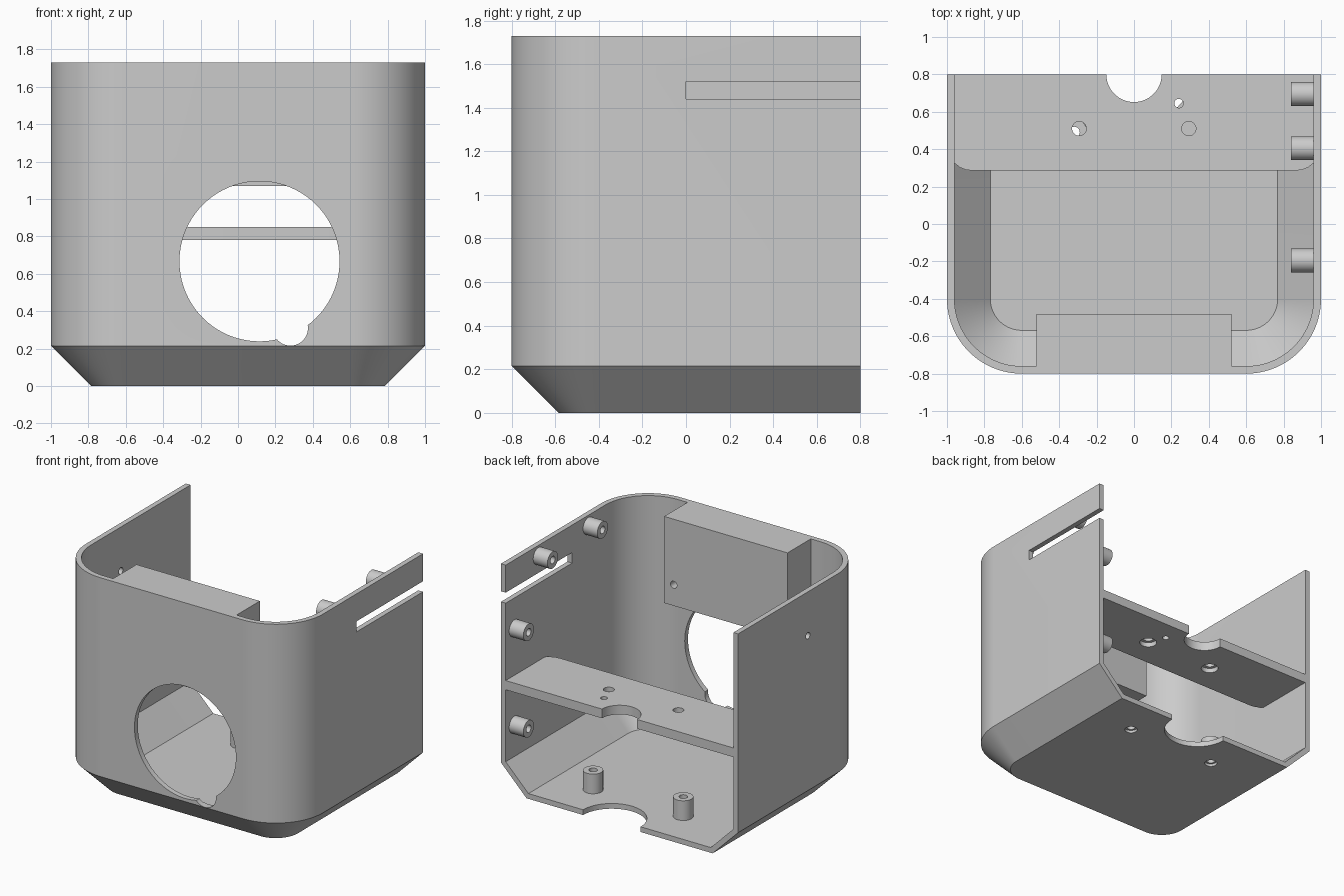
import bpy, bmesh, math
from mathutils import Matrix

default = bpy.data.objects.get("Cube")
if default:
    bpy.data.objects.remove(default, do_unlink=True)

grey = bpy.data.materials.new("plain_grey")
grey.use_nodes = True
colour = (0.6, 0.6, 0.6, 1)
grey.diffuse_color = colour
grey.node_tree.nodes["Principled BSDF"].inputs["Base Color"].default_value = colour

WIDE, BACK, TOP = 1.0, 0.8, 1.73      # half width, half depth, height
WALL, CHAMFER, CORNER = 0.04, 0.215, 0.4


def make(name, bm):
    bmesh.ops.recalc_face_normals(bm, faces=bm.faces)
    mesh = bpy.data.meshes.new(name)
    bm.to_mesh(mesh)
    bm.free()
    mesh.materials.append(grey)
    ob = bpy.data.objects.new(name, mesh)
    bpy.context.scene.collection.objects.link(ob)
    return ob


def loft(name, rings):
    """Skin a stack of equal point rings and cap both ends."""
    bm = bmesh.new()
    rows = [[bm.verts.new(p) for p in ring] for ring in rings]
    n = len(rows[0])
    for a, b in zip(rows, rows[1:]):
        for i in range(n):
            j = (i + 1) % n
            bm.faces.new((a[i], a[j], b[j], b[i]))
    bm.faces.new(rows[0])
    bm.faces.new(rows[-1])
    return make(name, bm)


def box(name, x0, x1, y0, y1, z0, z1):
    corners = [(x0, y0), (x1, y0), (x1, y1), (x0, y1)]
    return loft(name, [[(x, y, z) for x, y in corners] for z in (z0, z1)])


def rod(name, centre, radius, length, axis="Z", sides=40):
    """Cylinder centred on a point along one axis."""
    bm = bmesh.new()
    turn = {"X": Matrix.Rotation(math.pi / 2, 4, "Y"),
            "Y": Matrix.Rotation(math.pi / 2, 4, "X"),
            "Z": Matrix.Identity(4)}[axis]
    bmesh.ops.create_cone(bm, cap_ends=True, segments=sides, radius1=radius,
                          radius2=radius, depth=length,
                          matrix=Matrix.Translation(centre) @ turn)
    return make(name, bm)


def cut(target, *cutters):
    bpy.context.view_layer.objects.active = target
    for cutter in cutters:
        mod = target.modifiers.new("cut", "BOOLEAN")
        mod.operation, mod.solver, mod.object = "DIFFERENCE", "EXACT", cutter
        bpy.ops.object.modifier_apply(modifier=mod.name)
        bpy.data.objects.remove(cutter, do_unlink=True)


def outline(inset, z, back, steps=24):
    """U-shaped plan with two rounded front corners."""
    r = CORNER - inset
    cx, cy = WIDE - CORNER, CORNER - BACK
    arc = [math.pi / 2 * i / steps for i in range(steps + 1)]
    right = [(cx + r * math.cos(a), cy - r * math.sin(a), z) for a in arc]
    left = [(-x, y, z) for x, y, z in reversed(right)]
    return [(WIDE - inset, back, z)] + right + left + [(inset - WIDE, back, z)]


# Shell: chamfered body, hollowed out and open at the top and back
shell = loft("shell", [outline(CHAMFER, 0, BACK), outline(0, CHAMFER, BACK),
                       outline(0, TOP, BACK)])
inner = CHAMFER + WALL * (math.sqrt(2) - 1)
cut(shell, loft("hollow", [outline(inner, WALL, BACK + 0.1),
                           outline(WALL, inner, BACK + 0.1),
                           outline(WALL, TOP + 0.1, BACK + 0.1)]))

# Shell openings: round window with cable notch, side slot, floor notch, wall hole
cut(shell,
    rod("window", (0.115, -0.8, 0.667), 0.428, 0.13, "Y", 80),
    rod("cable_notch", (0.28, -0.8, 0.31), 0.094, 0.13, "Y"),
    box("slot", 0.9, 1.1, 0, 0.9, 1.44, 1.52),
    rod("floor_notch", (0.065, BACK, 0), 0.242, 0.2, "Z", 64),
    rod("wall_hole", (-0.98, -0.04, 1.395), 0.025, 0.2, "X", 24))
parts = [shell]

# Floor posts with screw holes through the floor
for side in (-1, 1):
    x, y = 0.06 + 0.38 * side, 0.49
    cut(shell, rod("bore", (x, y, 0), 0.03, 0.2),
        rod("counterbore", (x, y, 0), 0.045, 0.04))
    post = rod("floor_post", (x, y, 0.115), 0.07, 0.15)
    cut(post, rod("bore", (x, y, 0.1), 0.03, 0.3))
    parts.append(post)

# Shelf with rounded front corners and a semicircular back notch
half = [(0.96, BACK), (0.96, 0.325), (0.93, 0.302), (0.9, 0.29), (0.86, 0.285)]
plan = half + [(-x, y) for x, y in reversed(half)]
shelf = loft("shelf", [[(x, y, z) for x, y in plan] for z in (0.78, 0.85)])
cut(shelf, rod("shelf_notch", (0, BACK, 0.8), 0.148, 0.3, "Z", 64),
    rod("small_hole", (0.24, 0.645, 0.8), 0.024, 0.3))
for x in (-0.293, 0.293):
    cut(shelf, rod("bore", (x, 0.51, 0.8), 0.038, 0.3),
        rod("counterbore", (x, 0.51, 0.78), 0.062, 0.07))
parts.append(shelf)

# Solid block behind the upper front wall
block = box("front_block", -0.52, 0.52, WALL - BACK, -0.48, 1.07, TOP)
cut(block, rod("block_hole", (0.44, -0.5, 1.23), 0.027, 0.3, "Y", 24))
parts.append(block)

# Screw bosses on the left wall
for y, z in ((0.695, 0.475), (0.695, 1.21), (0.405, 1.65), (-0.195, 1.65)):
    boss = rod("wall_boss", (0.905, y, z), 0.064, 0.13, "X")
    cut(boss, rod("bore", (0.85, y, z), 0.028, 0.18, "X", 24))
    parts.append(boss)

# Smooth round surfaces, keep hard edges
bpy.ops.object.select_all(action="DESELECT")
for ob in parts:
    ob.select_set(True)
bpy.context.view_layer.objects.active = shell
bpy.ops.object.shade_smooth_by_angle(angle=math.radians(30))
